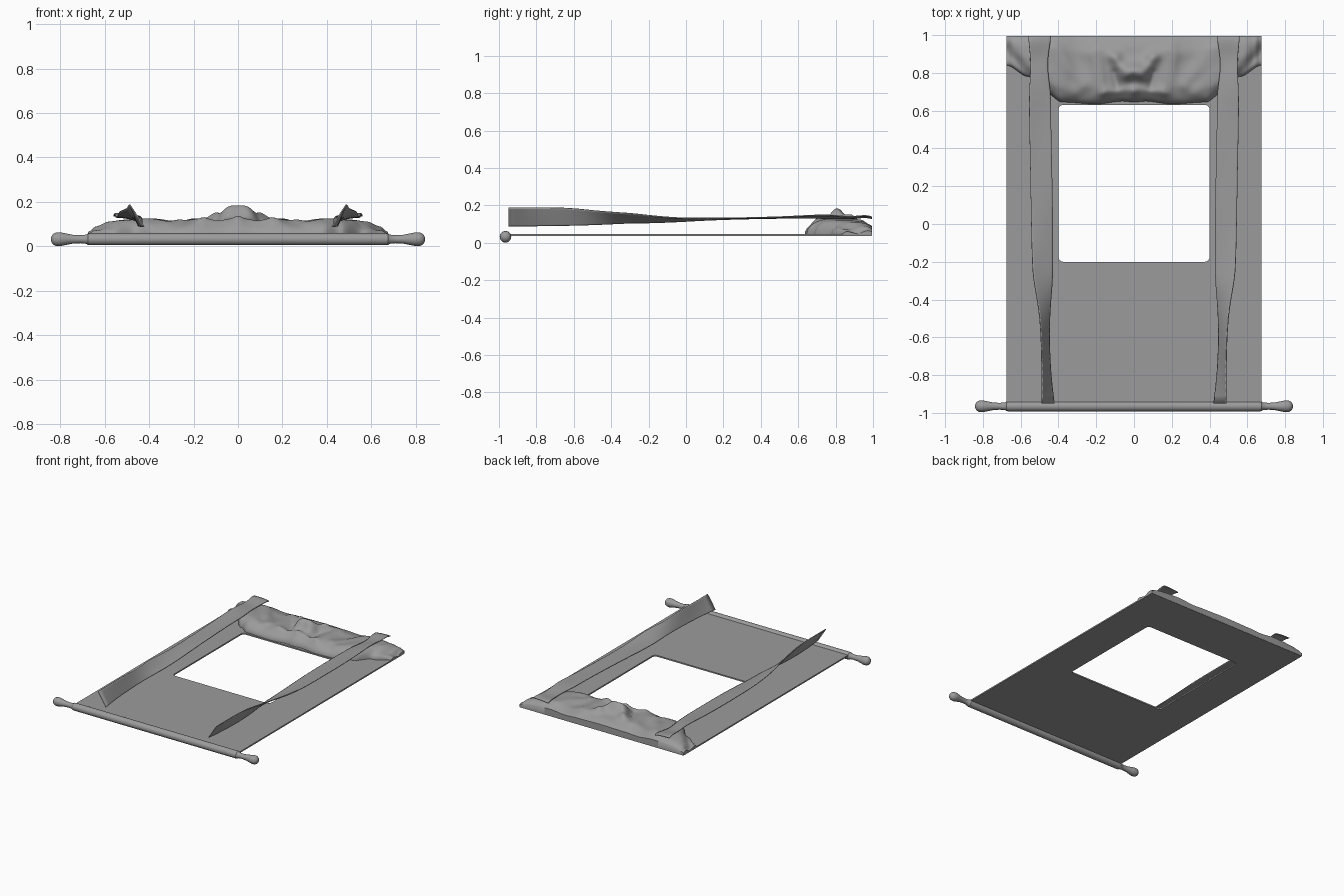
import bpy, bmesh, math
from math import exp, sin, cos, pi

if "Cube" in bpy.data.objects:
    bpy.data.objects.remove(bpy.data.objects["Cube"])

grey = bpy.data.materials.new("dark_grey")
grey.diffuse_color = (0.33, 0.33, 0.33, 1)
grey.use_nodes = True
grey.node_tree.nodes["Principled BSDF"].inputs["Base Color"].default_value = grey.diffuse_color


def mesh_object(name, verts, faces):
    me = bpy.data.meshes.new(name)
    me.from_pydata(verts, [], faces)
    bm = bmesh.new()
    bm.from_mesh(me)
    bmesh.ops.recalc_face_normals(bm, faces=bm.faces)
    bm.to_mesh(me)
    bm.free()
    me.materials.append(grey)
    ob = bpy.data.objects.new(name, me)
    bpy.context.collection.objects.link(ob)
    return ob


def activate(ob):
    bpy.ops.object.select_all(action='DESELECT')
    ob.select_set(True)
    bpy.context.view_layer.objects.active = ob


def smooth(ob, angle=40):
    activate(ob)
    bpy.ops.object.shade_smooth_by_angle(angle=math.radians(angle))


def interp(pts, x):
    """Smoothed interpolation through (position, value) pairs."""
    if x <= pts[0][0]:
        return pts[0][1]
    for (a, p), (b, q) in zip(pts, pts[1:]):
        if x <= b:
            t = (x - a) / (b - a)
            t = t * t * (3 - 2 * t)
            return p + (q - p) * t
    return pts[-1][1]


# Flat panel with a rounded window, as a filled outline
def rounded_rect(x0, x1, y0, y1, r, n=5):
    pts = []
    corners = [(x1 - r, y1 - r), (x0 + r, y1 - r), (x0 + r, y0 + r), (x1 - r, y0 + r)]
    for k, (cx, cy) in enumerate(corners):
        for i in range(n + 1):
            a = (k + i / n) * pi / 2
            pts.append((cx + r * cos(a), cy + r * sin(a)))
    return pts


cu = bpy.data.curves.new("panel", 'CURVE')
cu.dimensions = '2D'
cu.fill_mode = 'BOTH'
cu.extrude = 0.005
cu.materials.append(grey)
for pts in (rounded_rect(-0.675, 0.675, -0.965, 0.993, 0.004),
            rounded_rect(-0.40, 0.40, -0.20, 0.63, 0.025)):
    sp = cu.splines.new('POLY')
    sp.points.add(len(pts) - 1)
    for p, (x, y) in zip(sp.points, pts):
        p.co = (x, y, 0, 1)
    sp.use_cyclic_u = True
panel = bpy.data.objects.new("panel", cu)
panel.location.z = 0.042
bpy.context.collection.objects.link(panel)
activate(panel)
bpy.ops.object.convert(target='MESH')

# Bottom rod with knobbed ends, lathed around x
half = [(0.66, 0.027), (0.675, 0.026), (0.68, 0.021), (0.71, 0.018), (0.745, 0.020), (0.775, 0.026),
        (0.80, 0.031), (0.82, 0.030), (0.833, 0.023), (0.84, 0.012), (0.842, 0.001)]
prof = [(-x, r) for x, r in reversed(half)] + half
N = 24
verts = [(x, -0.965 + r * cos(2 * pi * i / N), 0.032 + r * sin(2 * pi * i / N))
         for x, r in prof for i in range(N)]
faces = [(j * N + i, j * N + (i + 1) % N, (j + 1) * N + (i + 1) % N, (j + 1) * N + i)
         for j in range(len(prof) - 1) for i in range(N)]
faces += [tuple(range(N)), tuple(range((len(prof) - 1) * N, len(prof) * N))]
smooth(mesh_object("bottom_rod", verts, faces))

# Gathered cloth across the top: a puffy height field with folds
FRONT = [(0, 0.645), (0.06, 0.65), (0.2, 0.635), (0.38, 0.645), (0.46, 0.69),
         (0.56, 0.78), (0.675, 0.84)]
CREST = [(0, 0.072), (0.2, 0.066), (0.3, 0.058), (0.42, 0.076), (0.5, 0.074),
         (0.58, 0.064), (0.64, 0.046), (0.675, 0.022)]
# ridges: start, end, width, height (mirrored in x)
FOLDS = [((0.20, 0.96), (0.10, 0.88), 0.035, 0.014), ((0.10, 0.88), (0.05, 0.79), 0.035, 0.022),
         ((0.20, 0.90), (0.17, 0.70), 0.035, 0.016), ((0.15, 0.70), (0.0, 0.71), 0.025, 0.012),
         ((0.42, 0.92), (0.27, 0.74), 0.04, 0.012), ((0.44, 0.80), (0.32, 0.69), 0.035, 0.010),
         ((0.675, 0.92), (0.57, 0.80), 0.03, -0.02), ((0.10, 0.80), (0.09, 0.73), 0.022, -0.016)]


def seg_dist(x, y, a, b):
    dx, dy = b[0] - a[0], b[1] - a[1]
    t = max(0, min(1, ((x - a[0]) * dx + (y - a[1]) * dy) / (dx * dx + dy * dy)))
    return math.hypot(x - a[0] - t * dx, y - a[1] - t * dy)


def cloth_height(x, y, v):
    ax = abs(x)
    rise = min(1, v / 0.28)
    edge = math.sqrt(max(0, 1 - (1 - rise) ** 2))
    back = 1 - 0.42 * max(0, (v - 0.65) / 0.35) ** 2
    h = interp(CREST, ax) * edge * back
    f = sum(k * exp(-(seg_dist(ax, y, a, b) / w) ** 2) for a, b, w, k in FOLDS)
    f += 0.062 * exp(-(x / 0.07) ** 2 - ((y - 0.81) / 0.045) ** 2)     # central bulge
    f += 0.015 * exp(-(x / 0.025) ** 2 - ((y - 0.70) / 0.03) ** 2)     # small knot
    f += 0.0025 * sin(25 * ax + 5 * sin(10 * y)) * sin(20 * y + 10 * ax)
    h += f * edge * min(1, (1 - v) * 5)
    cap = 0.082 + 0.07 * exp(-(ax / 0.13) ** 4)                        # soft height limit
    if h > cap - 0.01:
        h = cap - 0.01 * exp(-(h - cap + 0.01) / 0.01)
    return 0.046 + max(0.002, h)


NX, NY = 160, 48
verts, faces = [], []
for i in range(NX + 1):
    x = -0.675 + 1.35 * i / NX
    f = interp(FRONT, abs(x))
    verts.append((x, f, 0.044))
    for j in range(NY + 1):
        v = (j / NY) ** 1.3
        y = f + (0.995 - f) * v
        verts.append((x, y, cloth_height(x, y, v)))
    verts.append((x, 0.995, 0.038))
R = NY + 3
faces = [(i * R + j, (i + 1) * R + j, (i + 1) * R + j + 1, i * R + j + 1)
         for i in range(NX) for j in range(R - 1)]
faces += [tuple(range(R)), tuple(range(NX * R, NX * R + R))]     # closed ends
faces += [(i * R, i * R + R - 1, (i + 1) * R + R - 1, (i + 1) * R) for i in range(NX)]
smooth(mesh_object("gathered_cloth", verts, faces), 60)

# Hanging ribbons: y, inner x, inner z, outer x, outer z
STRIP = [(0.995, 0.44, 0.130, 0.56, 0.137), (0.96, 0.443, 0.138, 0.557, 0.149),
         (0.88, 0.457, 0.128, 0.548, 0.136), (0.80, 0.457, 0.130, 0.548, 0.147),
         (0.70, 0.44, 0.132, 0.555, 0.149), (0.58, 0.44, 0.133, 0.555, 0.141),
         (0.35, 0.435, 0.130, 0.55, 0.133), (0.10, 0.43, 0.122, 0.546, 0.131),
         (-0.05, 0.43, 0.112, 0.543, 0.131), (-0.22, 0.43, 0.106, 0.538, 0.148),
         (-0.30, 0.43, 0.107, 0.532, 0.158), (-0.46, 0.447, 0.097, 0.500, 0.167),
         (-0.62, 0.449, 0.092, 0.490, 0.188), (-0.78, 0.443, 0.090, 0.487, 0.188),
         (-0.95, 0.423, 0.088, 0.488, 0.188)]
verts = []
for k, (y, xi, zi, xo, zo) in enumerate(STRIP):
    for t in (0, 0.33, 0.67, 1):
        sag = 0.004 * sin(pi * t) * cos(k * 1.7)
        verts.append((xi + (xo - xi) * t, y, zi + (zo - zi) * t + sag))
faces = [(k * 4 + j, k * 4 + j + 1, k * 4 + j + 5, k * 4 + j + 4)
         for k in range(len(STRIP) - 1) for j in range(3)]
ribbon = mesh_object("hanging_ribbons", verts, faces)
ribbon.modifiers.new("mirror", 'MIRROR')
sub = ribbon.modifiers.new("subdivide", 'SUBSURF')
sub.levels = sub.render_levels = 2
sub.boundary_smooth = 'PRESERVE_CORNERS'
sol = ribbon.modifiers.new("thickness", 'SOLIDIFY')
sol.thickness = 0.006
sol.offset = 0
smooth(ribbon)
